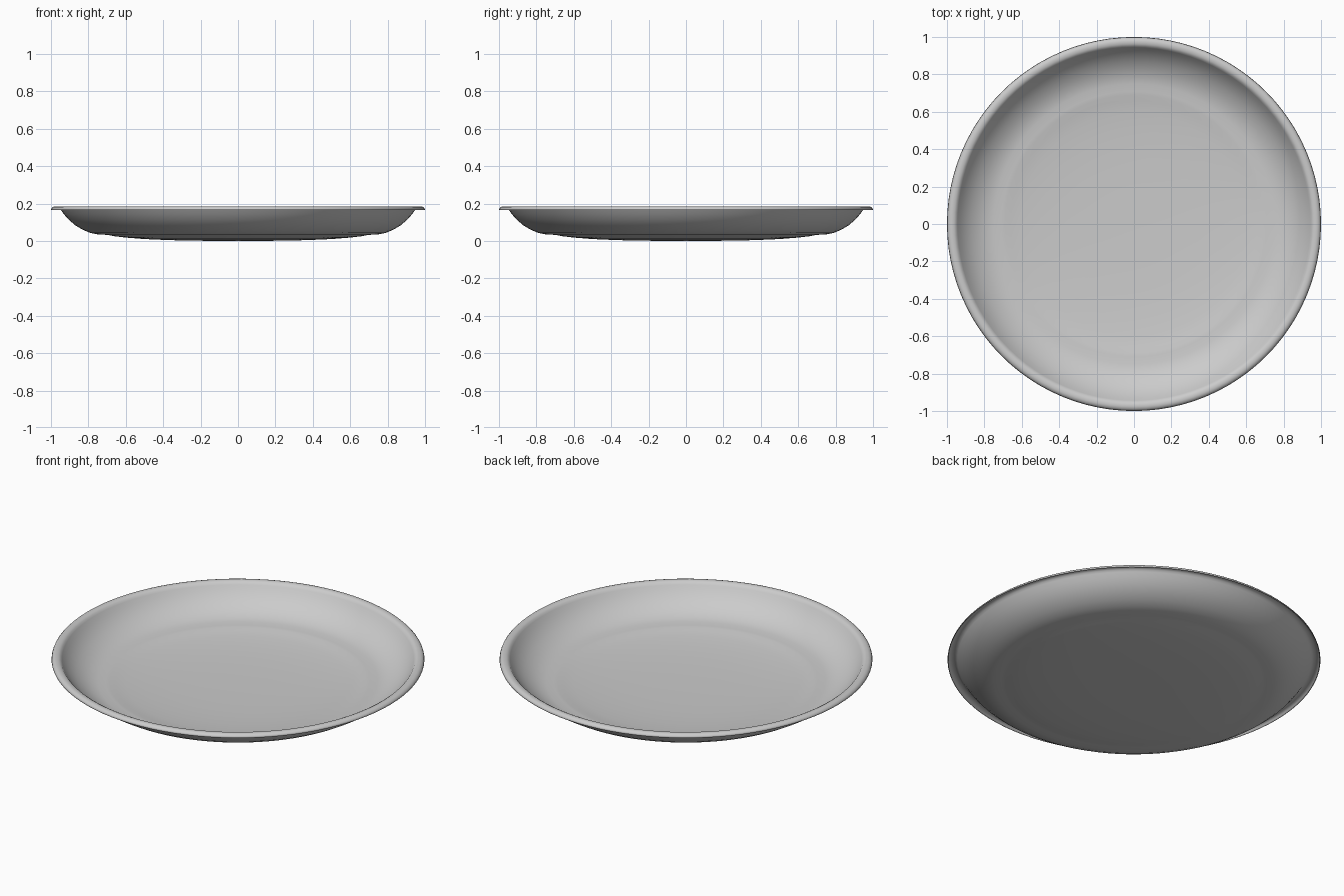
import bpy, bmesh, math
from mathutils import Vector

old = bpy.data.objects.get("Cube")
if old:
    bpy.data.objects.remove(old, do_unlink=True)

# Single grey glaze
glaze = bpy.data.materials.new("grey glaze")
glaze.use_nodes = True
colour = (0.6, 0.6, 0.6, 1)
glaze.diffuse_color = colour
glaze.node_tree.nodes["Principled BSDF"].inputs["Base Color"].default_value = colour

# Half section (radius, height): shallow centre, small step, curved wall, rolled lip
PROFILE = [
    (0, 0.002), (0.20, 0.003), (0.36, 0.006), (0.50, 0.012), (0.60, 0.020),
    (0.66, 0.027), (0.69, 0.033), (0.71, 0.035), (0.75, 0.037), (0.79, 0.045),
    (0.83, 0.062), (0.87, 0.086), (0.905, 0.116), (0.93, 0.145), (0.945, 0.166),
    (0.952, 0.176), (0.963, 0.182), (0.977, 0.183), (0.988, 0.180), (0.995, 0.173),
    (0.998, 0.165),
]
SEGMENTS = 96

# Lathe the section around the vertical axis
bm = bmesh.new()
verts = [bm.verts.new((r, 0, z)) for r, z in PROFILE]
edges = [bm.edges.new(pair) for pair in zip(verts, verts[1:])]
bmesh.ops.spin(bm, geom=verts + edges, cent=(0, 0, 0), axis=(0, 0, 1),
               angle=math.tau, steps=SEGMENTS, use_merge=False)
bmesh.ops.remove_doubles(bm, verts=bm.verts, dist=0.0005)
bm.normal_update()
flipped = [f for f in bm.faces if f.normal.dot(Vector((0, 0, 1))) < 0]
if len(flipped) > len(bm.faces) / 2:
    bmesh.ops.reverse_faces(bm, faces=bm.faces[:])
mesh = bpy.data.meshes.new("plate")
bm.to_mesh(mesh)
bm.free()
mesh.materials.append(glaze)
plate = bpy.data.objects.new("plate", mesh)
bpy.context.collection.objects.link(plate)

# Thin wall
wall = plate.modifiers.new("wall thickness", 'SOLIDIFY')
wall.thickness = 0.004
wall.offset = 0

# Smooth shading
bpy.ops.object.select_all(action='DESELECT')
plate.select_set(True)
bpy.context.view_layer.objects.active = plate
bpy.ops.object.shade_smooth_by_angle(angle=math.radians(40))
